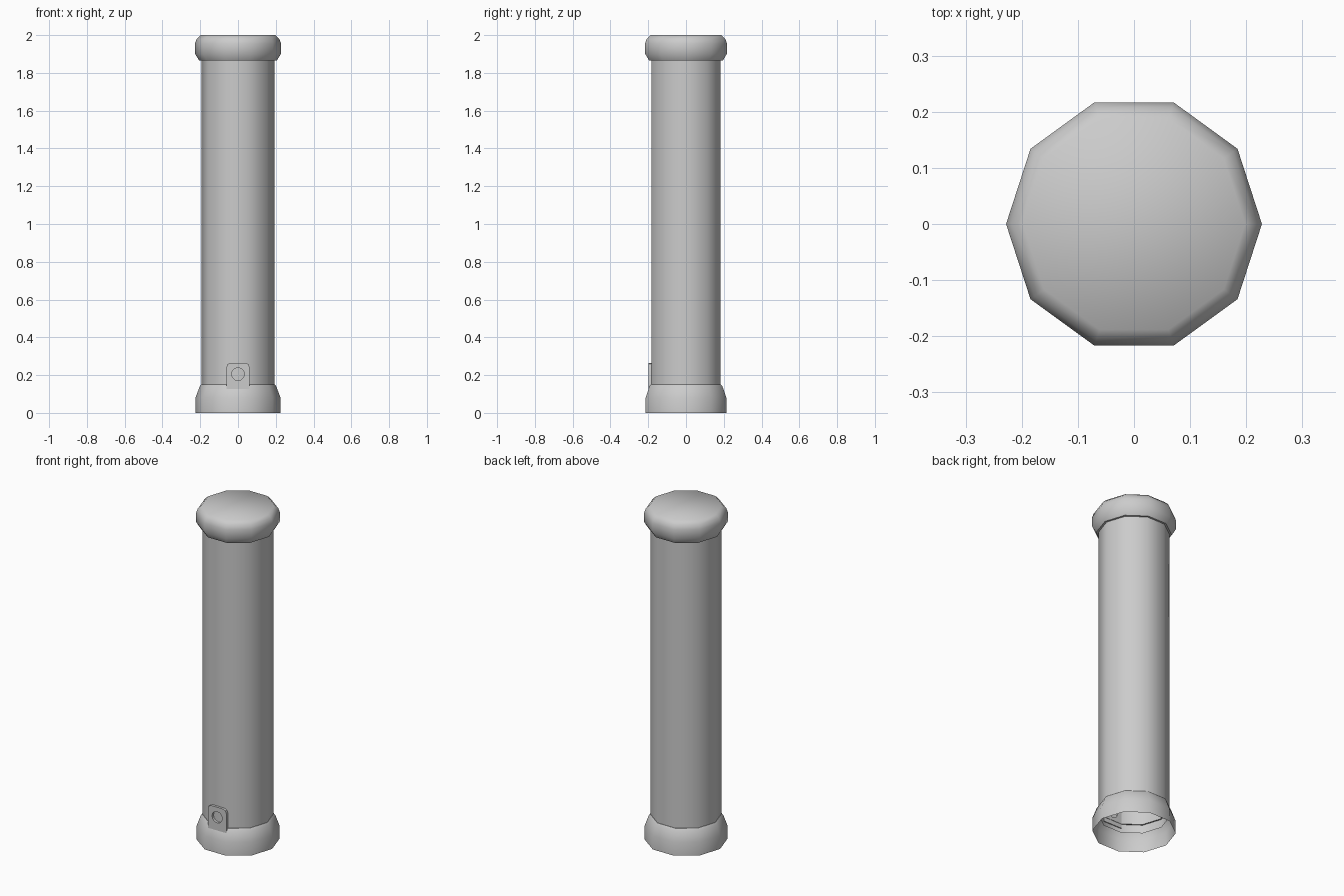
import bpy, bmesh
from math import cos, sin, pi, radians
from mathutils import Vector

cube = bpy.data.objects.get("Cube")
if cube:
    bpy.data.objects.remove(cube)

SIDES = 10

grey = bpy.data.materials.new("plain grey")
grey.use_nodes = True
colour = (0.6, 0.6, 0.6, 1)
grey.diffuse_color = colour
grey.node_tree.nodes["Principled BSDF"].inputs["Base Color"].default_value = colour


def finish(name, bm, angle=None):
    """Turn a bmesh into a named object, smooth below the given angle."""
    mesh = bpy.data.meshes.new(name)
    bm.to_mesh(mesh)
    bm.free()
    mesh.materials.append(grey)
    obj = bpy.data.objects.new(name, mesh)
    bpy.context.collection.objects.link(obj)
    if angle is not None:
        mesh.shade_smooth()
        mesh.set_sharp_from_angle(angle=radians(angle))
    return obj


def decagon(radius):
    return [Vector((radius * cos(2 * pi * i / SIDES), radius * sin(2 * pi * i / SIDES), 0))
            for i in range(SIDES)]


def bridge(bm, lower, upper):
    n = len(lower)
    return [bm.faces.new((lower[i], lower[(i + 1) % n], upper[(i + 1) % n], upper[i]))
            for i in range(n)]


def lathe(name, profile, closed_top, angle):
    """Ten-sided shell through (radius, height) rings, listed bottom to top."""
    bm = bmesh.new()
    rings = [[bm.verts.new(p + Vector((0, 0, z))) for p in decagon(r)] for r, z in profile]
    for lower, upper in zip(rings, rings[1:]):
        bridge(bm, lower, upper)
    if closed_top:
        bm.faces.new(rings[-1])
    return finish(name, bm, angle)


# Body tube: seams down the middle of the diagonal sides bound the front and back panels
corners = decagon(0.193)
outline, seams = [], []
for i, p in enumerate(corners):
    outline.append(p)
    if i in (1, 3, 6, 8):
        seams.append(len(outline))
        outline.append((p + corners[(i + 1) % SIDES]) / 2)
bm = bmesh.new()
low, high = ([bm.verts.new(p + Vector((0, 0, z))) for p in outline] for z in (0.10, 1.9))
for face in bridge(bm, low, high):
    face.smooth = True
for i in seams:
    bm.edges.get((low[i], high[i])).smooth = False
finish("body_tube", bm)

# End caps: the bottom one is an open skirt with a ledge around the tube
lathe("top_cap", [(0.185, 1.865), (0.205, 1.865), (0.227, 1.90), (0.228, 1.955),
                  (0.219, 1.98), (0.198, 2.0)], True, 50)
lathe("bottom_cap", [(0.226, 0.0), (0.225, 0.08), (0.203, 0.14), (0.195, 0.15),
                     (0.185, 0.15)], False, 50)

# Strap plate with a round hole, low on the front
half, base, top, hole_z = 0.061, 0.125, 0.265, 0.205
chamfer = 0.022
right_side = [(half, base), (half, top - chamfer), (half - chamfer * 0.3, top - chamfer * 0.3),
              (half - chamfer, top)]
border = right_side + [(-x, z) for x, z in reversed(right_side)]
hole = [(0.034 * cos(2 * pi * i / 12), hole_z + 0.034 * sin(2 * pi * i / 12)) for i in range(12)]
bm = bmesh.new()
edges = []
for loop in (border, hole):
    verts = [bm.verts.new((x, -0.198, z)) for x, z in loop]
    edges += [bm.edges.new((verts[i - 1], verts[i])) for i in range(len(verts))]
bmesh.ops.triangle_fill(bm, edges=edges, use_beauty=True)
grown = bmesh.ops.extrude_face_region(bm, geom=bm.faces[:], use_keep_orig=True)
bmesh.ops.translate(bm, vec=(0, 0.02, 0),
                    verts=[g for g in grown["geom"] if isinstance(g, bmesh.types.BMVert)])
bmesh.ops.recalc_face_normals(bm, faces=bm.faces[:])
finish("strap_plate", bm, 35)
